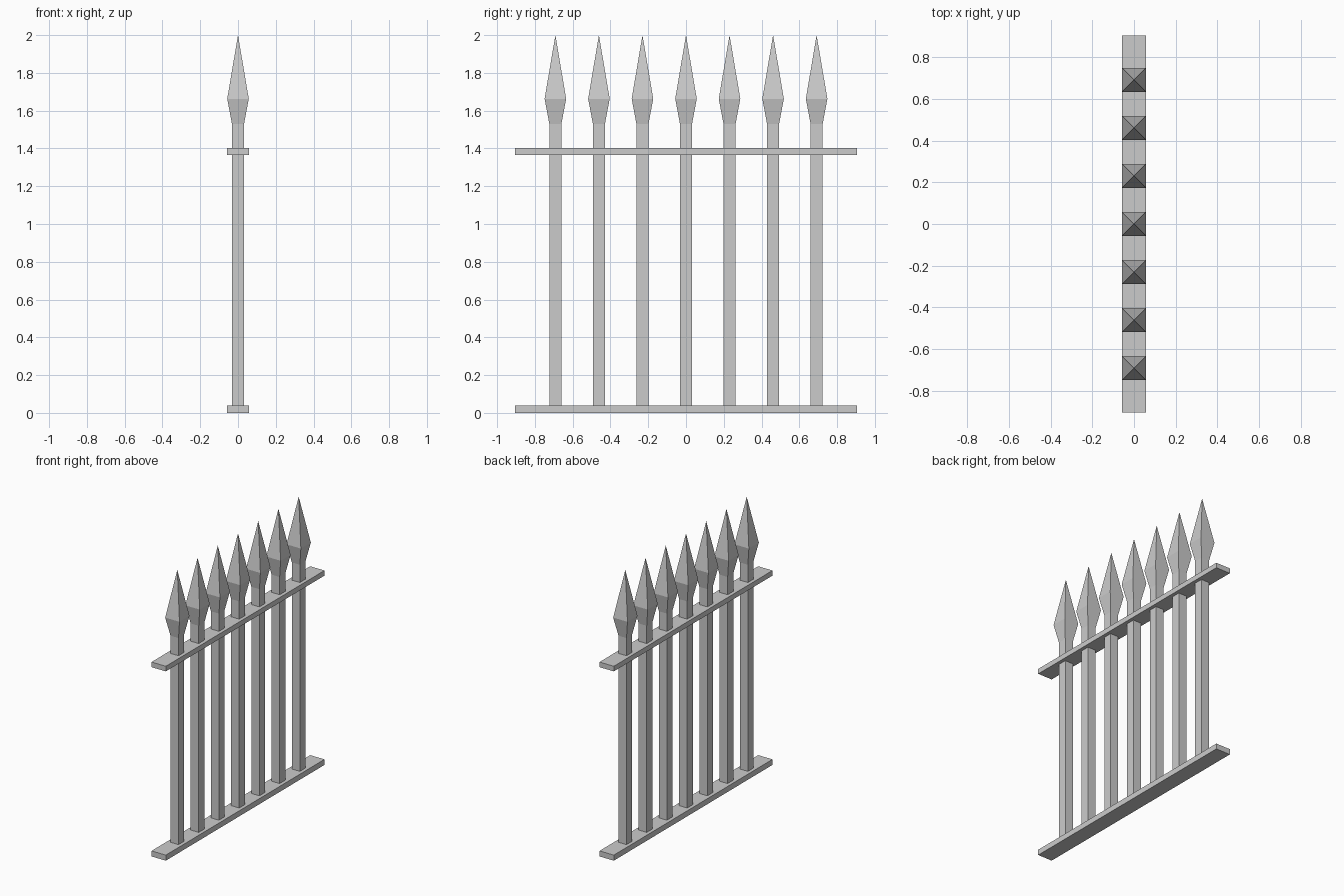
import bpy
import bmesh

cube = bpy.data.objects.get("Cube")
if cube:
    bpy.data.objects.remove(cube, do_unlink=True)

# Plain grey iron
GREY = (0.60, 0.60, 0.60, 1.0)
iron = bpy.data.materials.new("grey_iron")
iron.use_nodes = True
iron.diffuse_color = GREY
iron.node_tree.nodes["Principled BSDF"].inputs["Base Color"].default_value = GREY


def square_loft(name, y, rings):
    """Loft square rings (half x, half y, z) along z; a zero-size ring makes a tip."""
    bm = bmesh.new()
    loops = []
    for hx, hy, z in rings:
        if hx == 0:
            loops.append([bm.verts.new((0, 0, z))] * 4)
        else:
            corners = ((-1, -1), (1, -1), (1, 1), (-1, 1))
            loops.append([bm.verts.new((sx * hx, sy * hy, z)) for sx, sy in corners])
    for low, high in zip(loops, loops[1:]):
        for i in range(4):
            j = (i + 1) % 4
            quad = (low[i], low[j], high[j], high[i])
            bm.faces.new(list(dict.fromkeys(quad)))
    for loop in (loops[0], loops[-1]):
        if len(set(loop)) == 4:
            bm.faces.new(loop)
    bmesh.ops.recalc_face_normals(bm, faces=bm.faces)
    mesh = bpy.data.meshes.new(name)
    bm.to_mesh(mesh)
    bm.free()
    mesh.materials.append(iron)
    obj = bpy.data.objects.new(name, mesh)
    obj.location.y = y
    bpy.context.collection.objects.link(obj)
    return obj


# Flat rails running along y
RAIL_X, RAIL_Y = 0.057, 0.904
for name, bottom, top in (("bottom_rail", 0, 0.04), ("top_rail", 1.365, 1.402)):
    square_loft(name, 0, [(RAIL_X, RAIL_Y, bottom), (RAIL_X, RAIL_Y, top)])

# Square pickets with spearhead tips
PICKETS, SPACING = 7, 0.2305
POST, FLARE = 0.032, 0.057
for n in range(PICKETS):
    y = (n - (PICKETS - 1) / 2) * SPACING
    square_loft(f"picket_{n + 1}", y, [
        (POST, POST, 0.02),
        (POST, POST, 1.53),
        (FLARE, FLARE, 1.663),
        (0, 0, 2.0),
    ])
